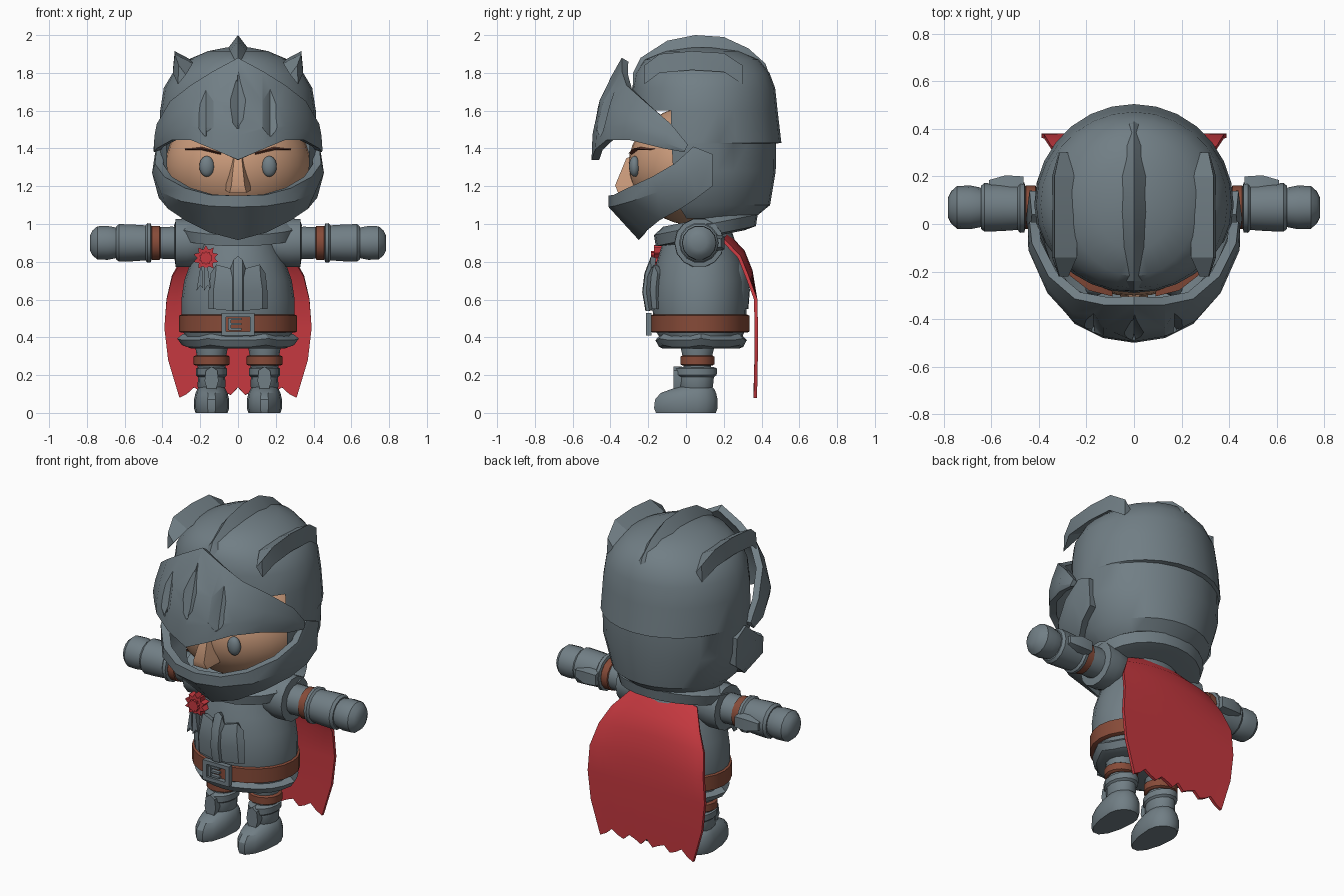
import bpy, bmesh, math
from mathutils import Vector

if "Cube" in bpy.data.objects:
    bpy.data.objects.remove(bpy.data.objects["Cube"])


def material(name, rgb):
    m = bpy.data.materials.new(name)
    m.diffuse_color = (*rgb, 1)
    m.use_nodes = True
    m.node_tree.nodes["Principled BSDF"].inputs["Base Color"].default_value = m.diffuse_color
    return m


STEEL = material("steel_grey", (0.165, 0.21, 0.235))
RED = material("cloth_red", (0.56, 0.04, 0.05))
LEATHER = material("leather_brown", (0.24, 0.07, 0.04))
SKIN = material("skin", (0.60, 0.33, 0.20))


def finish(ob, angle=32):
    bpy.ops.object.select_all(action='DESELECT')
    ob.select_set(True)
    bpy.context.view_layer.objects.active = ob
    bpy.ops.object.shade_smooth_by_angle(angle=math.radians(angle))


def make(name, verts, faces, mat, closed=True, thick=0, cutters=(), angle=32):
    """Mesh object, optionally thickened and cut."""
    me = bpy.data.meshes.new(name)
    me.from_pydata([tuple(v) for v in verts], [], faces)
    me.materials.append(mat)
    if closed:
        bm = bmesh.new()
        bm.from_mesh(me)
        bmesh.ops.recalc_face_normals(bm, faces=bm.faces)
        bm.to_mesh(me)
        bm.free()
    ob = bpy.data.objects.new(name, me)
    bpy.context.collection.objects.link(ob)
    if thick:
        s = ob.modifiers.new("thickness", 'SOLIDIFY')
        s.thickness, s.offset = thick, -1
    for c in cutters:
        b = ob.modifiers.new("cut", 'BOOLEAN')
        b.object, b.operation, b.solver = c, 'DIFFERENCE', 'EXACT'
    if ob.modifiers:
        dg = bpy.context.evaluated_depsgraph_get()
        ob.data = bpy.data.meshes.new_from_object(ob.evaluated_get(dg))
        ob.modifiers.clear()
    finish(ob, angle)
    return ob


def loft(name, rings, mat, skip=None, angle=32):
    """Skin a list of equal closed rings and cap both ends."""
    n = len(rings[0])
    verts = [Vector(v) for r in rings for v in r]
    faces = [(i * n + j, i * n + (j + 1) % n, (i + 1) * n + (j + 1) % n, (i + 1) * n + j)
             for i in range(len(rings) - 1) for j in range(n)]
    faces += [tuple(range(n)), tuple(range((len(rings) - 1) * n, len(rings) * n))]
    if skip:
        faces = [f for f in faces if not skip(sum((verts[i] for i in f), Vector()) / len(f))]
    return make(name, verts, faces, mat, angle=angle)


def stack(name, levels, mat, cx=0, cy=0.08, n=24, tilt=0, **kw):
    """Upright loft; each level is height, half width, front y, back y."""
    rings = []
    for z, rx, yf, yb in levels:
        ring = []
        for j in range(n):
            a = 2 * math.pi * j / n
            s = math.sin(a)
            y = cy + (s * (yb - cy) if s > 0 else s * (cy - yf))
            ring.append((cx + rx * math.cos(a), y, z + tilt * (y - cy)))
        rings.append(ring)
    return loft(name, rings, mat, **kw)


def tube(name, stations, side, mat, n=14):
    """Sideways round limb; each station is x and radius."""
    return loft(name, [[(side * x, 0.07 + r * math.cos(2 * math.pi * j / n),
                         0.9 + r * math.sin(2 * math.pi * j / n)) for j in range(n)]
                       for x, r in stations], mat)


def sheet(name, rows, mat, thick, cutters=()):
    """Symmetrical plate from half rows (centre to side), bottom to top."""
    rows = [[(-x, y, z) for x, y, z in reversed(r[1:])] + r for r in rows]
    n = len(rows[0])
    faces = [(r * n + c, r * n + c + 1, (r + 1) * n + c + 1, (r + 1) * n + c)
             for r in range(len(rows) - 1) for c in range(n - 1)]
    return make(name, [v for r in rows for v in r], faces, mat, False, thick, cutters, 28)


def plate(name, outline, y0, y1, mat):
    """Flat outline in x, z given depth in y."""
    return loft(name, [[(x, y, z) for x, z in outline] for y in (y0, y1)], mat)


def box(name, c, s, mat):
    x, y, z = c
    a, b, d = (v / 2 for v in s)
    return plate(name, [(x - a, z - d), (x + a, z - d), (x + a, z + d), (x - a, z + d)], y - b, y + b, mat)


def ball(name, c, s, mat, u=24, v=14):
    bpy.ops.mesh.primitive_uv_sphere_add(segments=u, ring_count=v, location=c)
    ob = bpy.context.object
    ob.name, ob.scale = name, s
    ob.data.materials.append(mat)
    finish(ob)
    return ob


# Helmet shell with an open face and a small overlap at the back
stack("helmet_shell", [(1.03, .29, -.10, .36), (1.10, .36, -.2, .445), (1.28, .415, -.26, .475),
      (1.425, .42, -.28, .477), (1.43, .42, -.28, .505), (1.6, .412, -.29, .485), (1.72, .393, -.285, .472),
      (1.80, .345, -.27, .442), (1.87, .265, -.22, .385), (1.915, .16, -.11, .28), (1.935, .06, .02, .15)],
      STEEL, n=28, skip=lambda c: c.y < -.04 and 1.05 < c.z < 1.6)

# Crests: ridges with an inner and outer foot
mid = [(-.28, 1.8), (-.24, 1.88), (-.1, 1.97), (.05, 2.0), (.2, 1.99), (.33, 1.93), (.42, 1.85), (.47, 1.7)]
loft("centre_crest", [[(-.065, y, z - .085), (0, y, z), (.065, y, z - .085)] for y, z in mid], STEEL, angle=25)
for s in (-1, 1):
    loft("side_crest", [[(s * (.3 - .06 * w), y, z - .05), (s * (.3 + .035 * w), y, z),
                         (s * (.3 + .045 * w), y, z - .1)]
                        for y, z, w in [(-.22, 1.84, .4), (-.14, 1.9, 1), (.03, 1.915, 1), (.2, 1.905, 1), (.3, 1.84, .4)]],
         STEEL, angle=25)

# Visor with V-shaped slots
cutters = []
for x, y, z, lean in ((0, -.455, 1.655, .19), (-.17, -.425, 1.615, .16), (.17, -.425, 1.615, .16)):
    rings = []
    for t, w in ((-.15, .008), (-.1, .046), (.1, .046), (.15, .008)):
        yy = y + (lean * t * 2 if t > 0 else lean * t)
        d = x * .4 / .17 * .06
        rings.append([(x - w - d, yy - .1, z + t), (x + w - d, yy - .1, z + t),
                      (x + w, yy - .015 + x * .12, z + t), (x, yy + .018, z + t), (x - w, yy - .015 - x * .12, z + t)])
    c = loft("slot_cutter", rings, STEEL)
    c.hide_render = True
    cutters.append(c)
sheet("visor", [
    [(0, -.5, 1.34), (.13, -.48, 1.395), (.25, -.42, 1.445), (.35, -.3, 1.445), (.43, -.12, 1.40), (.445, -.01, 1.38)],
    [(0, -.495, 1.47), (.13, -.473, 1.5), (.255, -.41, 1.52), (.365, -.29, 1.5), (.445, -.11, 1.43), (.447, -.005, 1.39)],
    [(0, -.465, 1.66), (.13, -.437, 1.65), (.26, -.375, 1.62), (.37, -.26, 1.56), (.44, -.1, 1.48), (.445, 0, 1.4)],
    [(0, -.34, 1.88), (.13, -.34, 1.81), (.25, -.315, 1.735), (.36, -.22, 1.65), (.43, -.08, 1.53), (.44, .01, 1.42)]],
    STEEL, .04, cutters)
for c in cutters:
    bpy.data.objects.remove(c)

# Chin guard
sheet("chin_guard", [
    [(0, -.25, .915), (.15, -.22, .955), (.28, -.14, 1.02), (.37, -.03, 1.08), (.42, .06, 1.14), (.43, .14, 1.2)],
    [(0, -.41, 1.09), (.15, -.38, 1.095), (.3, -.29, 1.12), (.41, -.15, 1.17), (.455, .02, 1.27), (.44, .14, 1.37)],
    [(0, -.41, 1.15), (.15, -.38, 1.155), (.28, -.31, 1.19), (.39, -.18, 1.25), (.44, -.06, 1.32), (.43, .04, 1.41)]],
    STEEL, .045)

# Face
ball("face", (0, .06, 1.31), (.385, .365, .32), SKIN, 32, 18)
loft("nose", [[(-.07, -.25, 1.18), (-.045, -.36, 1.165), (.045, -.36, 1.165), (.07, -.25, 1.18)],
              [(-.072, -.25, 1.215), (-.035, -.375, 1.205), (.035, -.375, 1.205), (.072, -.25, 1.215)],
              [(-.035, -.25, 1.36), (-.02, -.315, 1.35), (.02, -.315, 1.35), (.035, -.25, 1.36)]], SKIN, angle=50)
for s in (-1, 1):
    ball("eye", (s * .165, -.272, 1.305), (.04, .03, .055), STEEL, 16, 10)
    loft("brow", [[(s * x, y, z - h), (s * x, y - .02, z), (s * x, y + .03, z + h)]
                  for x, y, z, h in ((.09, -.285, 1.375, .008), (.19, -.26, 1.4, .009), (.28, -.19, 1.395, .004))], LEATHER)

# Collar and torso
stack("collar", [(.925, .27, -.1, .31), (.935, .32, -.16, .37), (.995, .34, -.17, .38), (1.03, .29, -.12, .34)],
      STEEL, cy=.1, tilt=.2)
stack("torso", [(.36, .26, -.11, .28), (.43, .29, -.16, .31), (.52, .3, -.175, .32), (.6, .3, -.18, .322),
                (.7, .285, -.175, .318), (.8, .25, -.155, .30), (.88, .22, -.13, .27), (.97, .2, -.1, .24)], STEEL)

# Skirt hem with shallow points
hem = []
for k, z in ((.86, .34), (.95, .35), (1.03, .385), (.93, .41)):
    hem.append([(k * .295 * math.cos(a) * p, .08 + k * .235 * math.sin(a) * p, z + (p - 1) * .15)
                for a, p in ((2 * math.pi * i / 24, 1.06 if i % 4 == 0 else 1) for i in range(24))])
loft("skirt_hem", hem, STEEL)

# Breastplate and backplate
sheet("breastplate", [
    [(0, -.215, .54), (.025, -.21, .54), (.03, -.195, .54), (.13, -.18, .55), (.155, -.155, .55)],
    [(0, -.232, .64), (.025, -.228, .64), (.03, -.21, .64), (.13, -.19, .65), (.155, -.16, .65)],
    [(0, -.22, .74), (.025, -.215, .74), (.03, -.205, .72), (.12, -.185, .72), (.15, -.155, .70)],
    [(0, -.185, .83), (.025, -.188, .81), (.04, -.185, .765), (.115, -.17, .785), (.145, -.15, .74)]], STEEL, .03)
stack("backplate", [(.55, .14, .2, .33), (.65, .15, .2, .338), (.76, .14, .2, .33), (.82, .1, .2, .30)], STEEL, cy=.24)

# Belt and buckle
stack("belt", [(.425, .30, -.175, .325), (.43, .312, -.187, .335), (.515, .312, -.187, .335), (.52, .30, -.175, .325)], LEATHER)
for s in (-1, 1):
    box("buckle_side", (s * .075, -.197, .47), (.024, .03, .12), STEEL)
    box("buckle_rail", (0, -.197, .47 + s * .049), (.14, .03, .022), STEEL)
box("buckle_post", (-.045, -.197, .47), (.018, .025, .06), STEEL)
for dz in (-.027, 0, .027):
    box("buckle_prong", (-.015, -.197, .47 + dz), (.065, .022, .012), STEEL)

# Limbs on both sides
for s in (-1, 1):
    tube("pauldron", [(.12, .08), (.2, .118), (.27, .132), (.33, .13), (.335, .095)], s, STEEL)
    tube("upper_arm", [(.3, .085), (.35, .088), (.43, .085)], s, STEEL)
    tube("arm_band", [(.41, .083), (.415, .092), (.455, .092), (.465, .083)], s, LEATHER)
    tube("gauntlet", [(.455, .08), (.462, .105), (.48, .107), (.49, .095), (.56, .1), (.63, .102), (.645, .09)], s, STEEL)
    tube("hand", [(.62, .075), (.65, .084), (.69, .092), (.745, .09), (.77, .068), (.784, .04)], s, STEEL)
    loft("gauntlet_plate", [[(s * x, .13, .9 - h), (s * x, y, .9 - h * .7), (s * x, y, .9 + h * .7), (s * x, .13, .9 + h)]
                            for x, y, h in ((.465, .2, .045), (.54, .205, .05), (.61, .185, .03))], STEEL)
    x = s * .14
    stack("leg", [(.2, .07, -.01, .13), (.3, .078, -.02, .14), (.34, .085, -.03, .15), (.42, .085, -.03, .15)], STEEL, cx=x, cy=.06, n=14)
    stack("leg_band", [(.25, .085, -.02, .14), (.257, .095, -.032, .152), (.298, .095, -.032, .152), (.305, .085, -.02, .14)],
          LEATHER, cx=x, cy=.06, n=14)
    stack("boot_cuff", [(.11, .06, -.02, .13), (.14, .074, -.04, .145), (.19, .072, -.04, .15), (.2, .082, -.055, .165),
                        (.235, .082, -.055, .168), (.242, .07, -.04, .15)], STEEL, cx=x, cy=.06, n=14)
    stack("boot", [(0, .085, -.165, .16), (.025, .093, -.175, .17), (.07, .093, -.17, .17), (.105, .085, -.14, .162),
                   (.13, .072, -.07, .15), (.145, .055, -.01, .12)], STEEL, cx=x, cy=.06, n=14)
    plate("shin_plate", [(x - .02, .11), (x + .02, .11), (x + .037, .17), (x + .03, .225), (x, .245), (x - .03, .225), (x - .037, .17)],
          -.066, -.02, STEEL)

# Cape with a ragged hem
cape = []
for z, y, w in ((.1, .358, .31), (.28, .362, .37), (.45, .363, .39), (.6, .36, .378), (.75, .335, .348), (.85, .295, .29), (.94, .21, .21)):
    row = []
    for i in range(9):
        t = i / 8
        rag = (.035, -.005, .015, .03, -.005, .01, .035, .0, -.02)[i] if z < .2 else 0
        row.append((w * t, y - (.02 * t * t if z > .7 else 0), z + rag - (.03 * t * t if z > .7 else 0)))
    cape.append(row)
sheet("cape", cape, RED, .018)

# Rosette and its ribbon tails
for r, y0, k in ((.068, -.17, .68), (.036, -.185, .8)):
    plate("rosette", [(-.17 + math.sin(i * math.pi / 10) * r * (k if i % 2 else 1),
                       .82 + math.cos(i * math.pi / 10) * r * (k if i % 2 else 1)) for i in range(20)], y0, -.12, RED)
for s in (-1, 1):
    plate("ribbon_tail", [(-.19 + s * .01, .77), (-.175 + s * .015, .77), (-.165 + s * .02, .66),
                          (-.18 + s * .02, .675), (-.2 + s * .02, .645)], -.175, -.14, STEEL)
